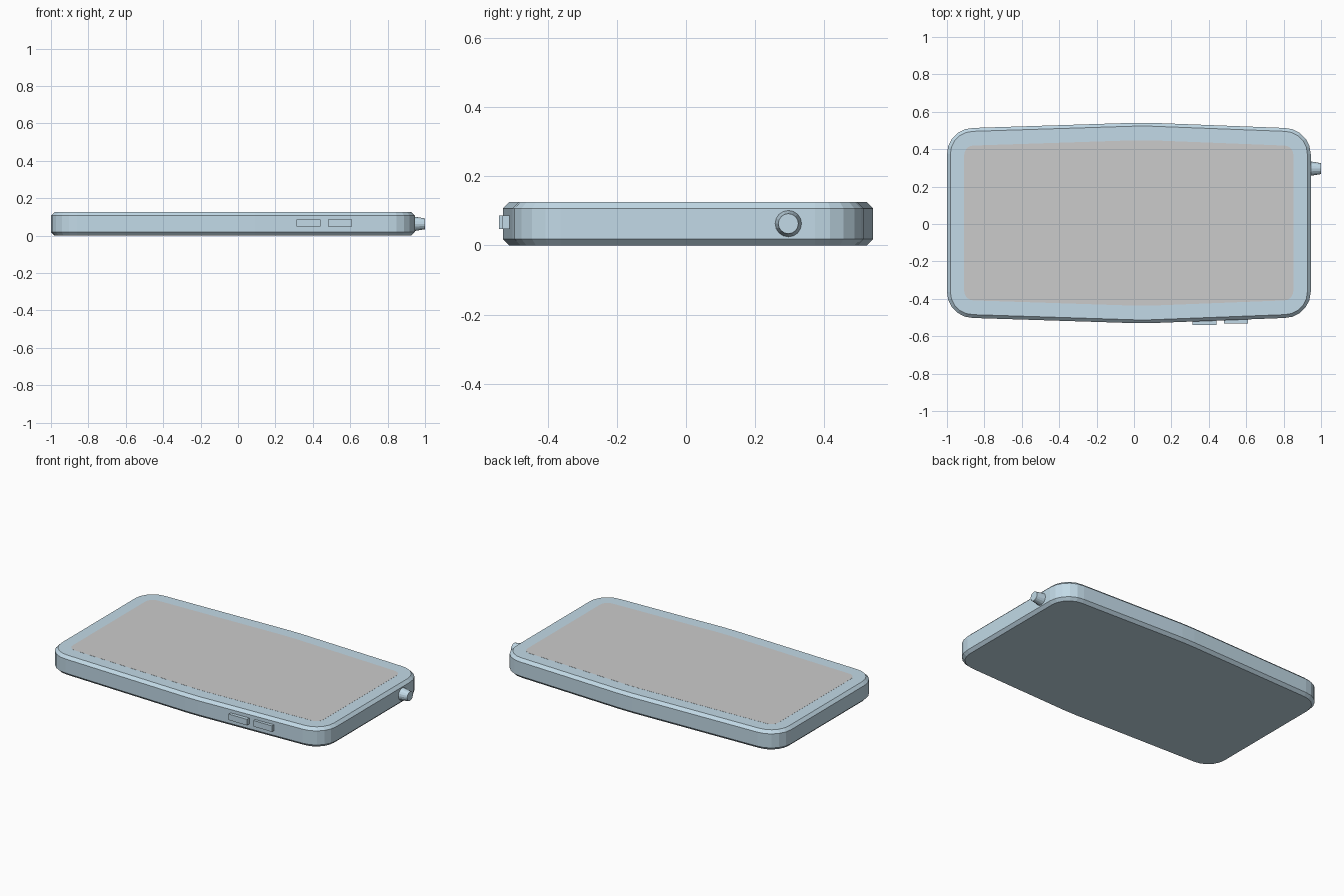
import bpy, bmesh, math
from mathutils import Matrix

if "Cube" in bpy.data.objects:
    bpy.data.objects.remove(bpy.data.objects["Cube"])

X0, X1 = -1.0, 0.945      # case ends
YC = 0.0055               # case centre line
H = 0.125                 # case height
CH = 0.018                # chamfer size

blue = bpy.data.materials.new("case_blue")
blue.diffuse_color = (0.54, 0.70, 0.80, 1)
blue.use_nodes = True
blue.node_tree.nodes["Principled BSDF"].inputs["Base Color"].default_value = blue.diffuse_color


def outline(x0, x1, half, bulge, r, n=5):
    """Rounded rectangle whose long sides swell slightly in the middle."""
    pts = []
    corners = [(x1 - r, half - r, 0), (x0 + r, half - r, 90),
               (x0 + r, r - half, 180), (x1 - r, r - half, 270)]
    for i, (cx, cy, start) in enumerate(corners):
        for k in range(n + 1):
            a = math.radians(start + 90 * k / n)
            pts.append((cx + r * math.cos(a), YC + cy + r * math.sin(a)))
        if i == 0:
            pts += [(0.09, YC + bulge), (0.0, YC + bulge)]
        elif i == 2:
            pts += [(0.0, YC - bulge), (0.09, YC - bulge)]
    return pts


def finish(name, bm, mat=None):
    bmesh.ops.recalc_face_normals(bm, faces=bm.faces)
    me = bpy.data.meshes.new(name)
    bm.to_mesh(me)
    bm.free()
    if mat:
        me.materials.append(mat)
    ob = bpy.data.objects.new(name, me)
    bpy.context.collection.objects.link(ob)
    return ob


def loft(name, rings, mat=None):
    """Capped solid through a stack of (outline, z) rings."""
    bm = bmesh.new()
    loops = [[bm.verts.new((x, y, z)) for x, y in pts] for pts, z in rings]
    for a, b in zip(loops, loops[1:]):
        for i in range(len(a)):
            j = (i + 1) % len(a)
            bm.faces.new((a[i], a[j], b[j], b[i]))
    bm.faces.new(loops[0][::-1])
    bm.faces.new(loops[-1])
    return finish(name, bm, mat)


# Case with chamfered top and bottom edges
def case_ring(d):
    return outline(X0 + d, X1 - d, 0.508 - d, 0.5355 - d, 0.14 - d)

loft("case", [(case_ring(CH), 0), (case_ring(0), CH),
              (case_ring(0), H - CH), (case_ring(CH), H)], blue)

# Screen, nearly flush with the case top
screen = outline(-0.908, 0.852, 0.414, 0.442, 0.05)
loft("screen", [(screen, H - 0.003), (screen, H + 0.0006)])

# Side buttons
for name, x, y in (("button_left", 0.377, -0.541), ("button_right", 0.545, -0.531)):
    bm = bmesh.new()
    bmesh.ops.create_cube(bm, size=1, matrix=Matrix.Translation((x, y + 0.016, 0.067))
                          @ Matrix.Diagonal((0.129, 0.032, 0.038, 1)))
    finish(name, bm, blue)

# Tapered plug on the right end
bm = bmesh.new()
bmesh.ops.create_cone(bm, cap_ends=True, segments=16, radius1=0.039, radius2=0.029,
                      depth=0.06, matrix=Matrix.Translation((0.97, 0.296, 0.063))
                      @ Matrix.Rotation(math.radians(90), 4, 'Y'))
finish("plug", bm, blue)
